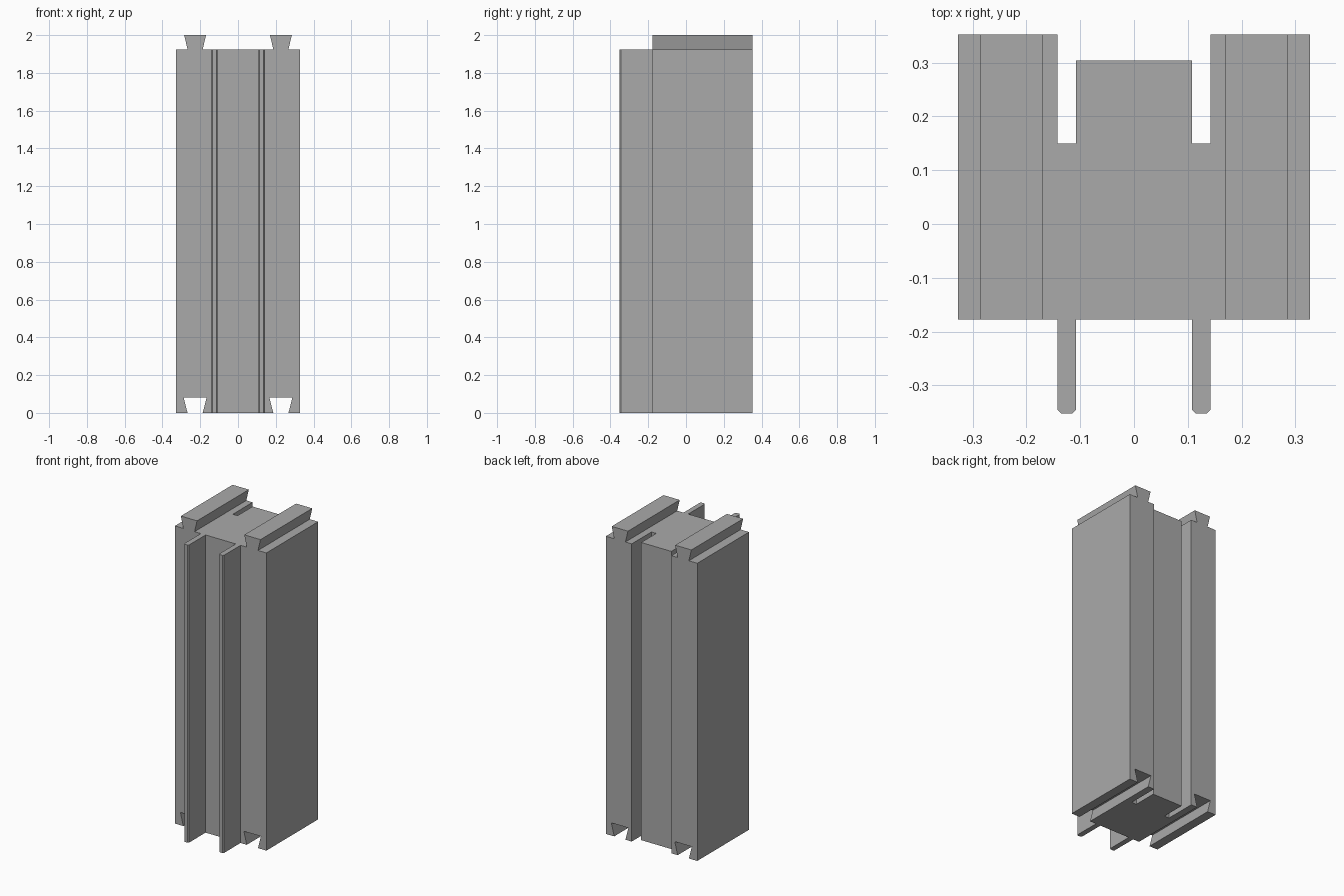
import bpy
import bmesh
from mathutils import Vector

if "Cube" in bpy.data.objects:
    bpy.data.objects.remove(bpy.data.objects["Cube"], do_unlink=True)

BODY_TOP, TOP = 1.925, 2.0
HALF_W, FRONT, BACK = 0.327, -0.177, 0.352
SLOT_IN, SLOT_OUT = 0.108, 0.142
RAIL_X = 0.227

grey = bpy.data.materials.new("grey plastic")
grey.use_nodes = True
colour = (0.4, 0.4, 0.4, 1)
grey.diffuse_color = colour
grey.node_tree.nodes["Principled BSDF"].inputs["Base Color"].default_value = colour


def prism(name, points, direction):
    """Extrude a closed outline along a direction."""
    bm = bmesh.new()
    face = bm.faces.new([bm.verts.new(p) for p in points])
    grown = bmesh.ops.extrude_face_region(bm, geom=[face])["geom"]
    verts = [g for g in grown if isinstance(g, bmesh.types.BMVert)]
    bmesh.ops.translate(bm, verts=verts, vec=Vector(direction))
    bmesh.ops.recalc_face_normals(bm, faces=bm.faces)
    mesh = bpy.data.meshes.new(name)
    bm.to_mesh(mesh)
    bm.free()
    mesh.materials.append(grey)
    obj = bpy.data.objects.new(name, mesh)
    bpy.context.collection.objects.link(obj)
    return obj


def dovetail(name, x, z0, z1, low, high, y0, y1):
    """Trapezoid bar running front to back, with half widths low and high."""
    outline = [(x - low, y0, z0), (x + low, y0, z0), (x + high, y0, z1), (x - high, y0, z1)]
    return prism(name, outline, (0, y1 - y0, 0))


# Column outline: right half front to back, then mirrored; fins have eased tips
tip, ease = -0.352, 0.007
half = [(SLOT_IN, FRONT), (SLOT_IN, tip + ease), (SLOT_IN + ease, tip),
        (SLOT_OUT - ease, tip), (SLOT_OUT, tip + ease), (SLOT_OUT, FRONT),
        (HALF_W, FRONT), (HALF_W, BACK), (SLOT_OUT, BACK), (SLOT_OUT, 0.15),
        (SLOT_IN, 0.15), (SLOT_IN, 0.304)]
outline = half + [(-x, y) for x, y in reversed(half)]
column = prism("column", [(x, y, 0) for x, y in outline], (0, 0, BODY_TOP))

for side, x in (("left", RAIL_X), ("right", -RAIL_X)):
    # Dovetail rail on the top
    dovetail(side + "_rail", x, BODY_TOP, TOP, 0.04, 0.058, FRONT, BACK)
    # Matching groove through the bottom
    cutter = dovetail(side + "_groove_cutter", x, -0.02, 0.082, 0.035, 0.061,
                      FRONT - 0.05, BACK + 0.05)
    cutter.hide_render = True
    cutter.hide_viewport = True
    cut = column.modifiers.new(side + " groove", "BOOLEAN")
    cut.operation = "DIFFERENCE"
    cut.solver = "EXACT"
    cut.object = cutter
